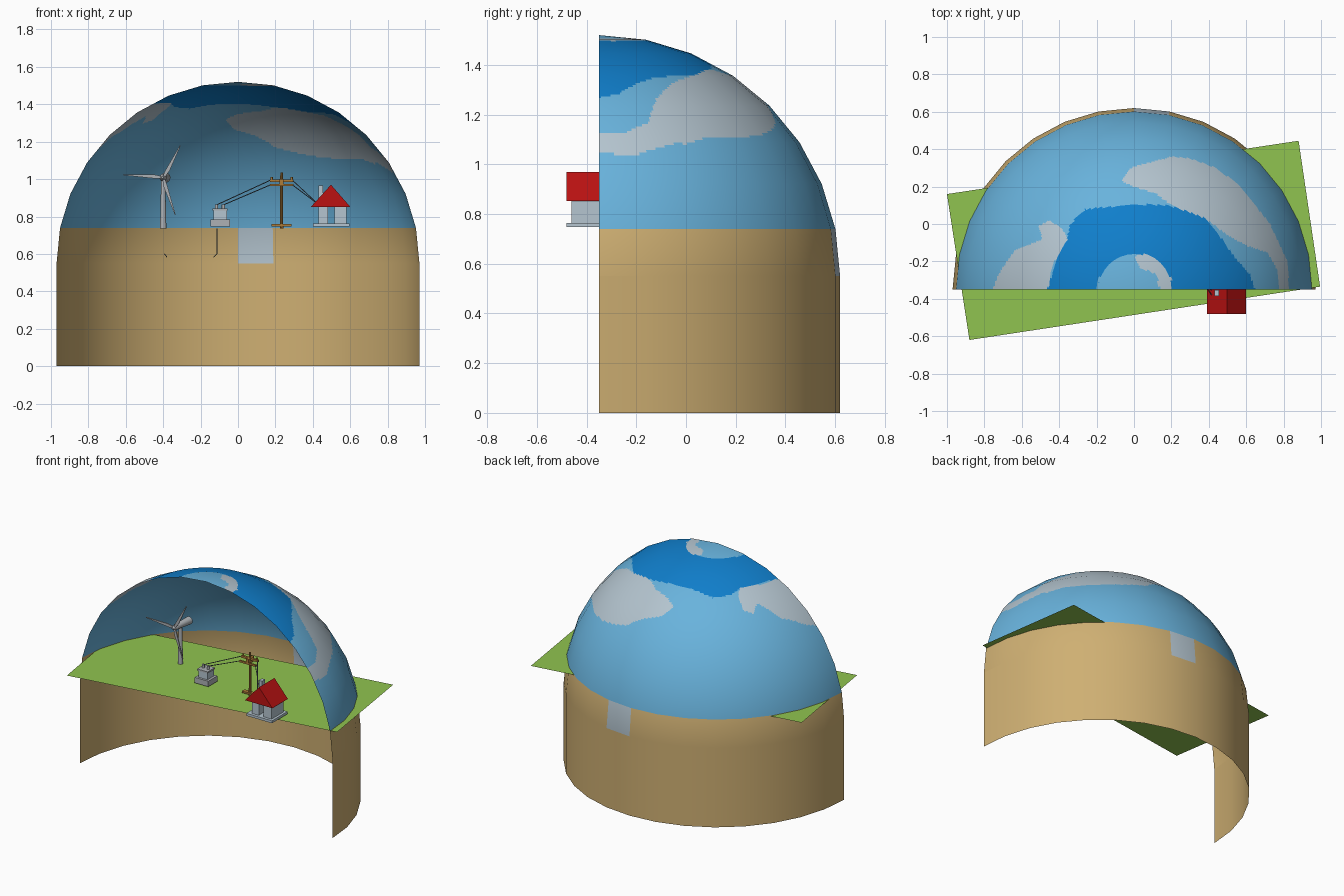
import bpy, bmesh, math
from mathutils import Vector, Matrix

if "Cube" in bpy.data.objects:
    bpy.data.objects.remove(bpy.data.objects["Cube"])


def mat(name, r, g, b):
    m = bpy.data.materials.new(name)
    m.diffuse_color = (r, g, b, 1)
    m.use_nodes = True
    m.node_tree.nodes["Principled BSDF"].inputs["Base Color"].default_value = m.diffuse_color
    return m


SAND = mat("sand", .62, .43, .17)
SKY = mat("sky blue", .14, .45, .72)
DEEP = mat("deep blue", .005, .21, .60)
CLOUD = mat("cloud grey", .46, .56, .63)
GREEN = mat("grass green", .28, .55, .08)
RED = mat("roof red", .50, .006, .006)
WOOD = mat("pole wood", .42, .20, .04)
METAL = mat("metal grey", .42, .44, .46)
DARK = mat("cable dark", .10, .13, .16)

CY, R, H, SEG, G = -.35, .97, .55, 16, .737   # dome centre y, radius, wall height, sides, ground


def finish(name, bm, mats, smooth=False):
    me = bpy.data.meshes.new(name)
    bm.to_mesh(me)
    bm.free()
    for m in mats:
        me.materials.append(m)
    ob = bpy.data.objects.new(name, me)
    bpy.context.collection.objects.link(ob)
    if smooth:
        bpy.context.view_layer.objects.active = ob
        ob.select_set(True)
        bpy.ops.object.shade_smooth_by_angle(angle=math.radians(40))
        ob.select_set(False)
    return ob


def box(name, m, x0, x1, y0, y1, z0, z1):
    bm = bmesh.new()
    bmesh.ops.create_cube(bm, size=1)
    for v in bm.verts:
        v.co = Vector(((x0 + x1) / 2 + v.co.x * (x1 - x0),
                       (y0 + y1) / 2 + v.co.y * (y1 - y0),
                       (z0 + z1) / 2 + v.co.z * (z1 - z0)))
    return finish(name, bm, [m])


def tube(name, m, a, b, r0, r1=None, n=12):
    a, b = Vector(a), Vector(b)
    d = b - a
    bm = bmesh.new()
    bmesh.ops.create_cone(bm, cap_ends=True, segments=n, radius1=r0,
                          radius2=r0 if r1 is None else r1, depth=d.length)
    q = d.to_track_quat('Z', 'Y').to_matrix().to_4x4()
    bm.transform(Matrix.Translation((a + b) / 2) @ q)
    return finish(name, bm, [m], True)


def prism(name, m, outline, depth):
    """Extrude an outline by the vector depth."""
    bm = bmesh.new()
    f = bm.faces.new([bm.verts.new(p) for p in outline])
    new = bmesh.ops.extrude_face_region(bm, geom=[f])["geom"]
    bmesh.ops.translate(bm, vec=depth, verts=[e for e in new if isinstance(e, bmesh.types.BMVert)])
    bmesh.ops.recalc_face_normals(bm, faces=bm.faces)
    return finish(name, bm, [m])


def inside(x, y, poly):
    hit = False
    for (x1, y1), (x2, y2) in zip(poly, poly[1:] + poly[:1]):
        if (y1 > y) != (y2 > y) and x < x1 + (y - y1) * (x2 - x1) / (y2 - y1):
            hit = not hit
    return hit


# Sky patches as seen from above
right_cloud = [(.777, -.36), (.77, -.25), (.71, -.15), (.61, -.12), (.5, -.06), (.38, .03),
               (.2, .10), (.12, .16), (0, .20), (-.07, .23), (-.02, .30), (.2, .36), (.3, .35),
               (.44, .30), (.57, .2), (.727, 0), (.82, -.2), (.83, -.36)]
left_cloud = [(-.76, -.36), (-.715, -.25), (-.64, -.145), (-.49, -.08), (-.51, -.01), (-.45, .02),
              (-.38, -.03), (-.355, -.08), (-.43, -.21), (-.465, -.36)]
top_cloud = [(0, -.17), (.06, -.16), (.13, -.2), (.2, -.29), (.2, -.36), (.14, -.36),
             (.12, -.27), (.03, -.23)]
deep_sky = [(-.465, -.36), (-.42, -.21), (-.36, -.08), (-.34, 0), (-.26, .08), (.03, .105),
            (.17, .10), (.36, .06), (.47, -.08), (.54, -.18), (.62, -.27), (.65, -.36)]


def sky_colour(x, y):
    if any(inside(x, y, p) for p in (right_cloud, left_cloud, top_cloud)):
        return 2
    if inside(x, y, deep_sky) and (x / .195) ** 2 + ((y - CY) / .19) ** 2 > 1:
        return 3
    return 1


# Half dome: low-poly facets, finely divided only to carry the painted sky
def corner(i, j):
    a, e = math.pi * i / SEG, math.pi / 2 * j / 8
    return Vector((R * math.cos(e) * math.cos(a), CY + R * math.cos(e) * math.sin(a),
                   H + R * math.sin(e)))


N = 16
bm = bmesh.new()
grid = []
for j in range(8 * N + 1):
    row = []
    J, v = min(j // N, 7), j / N - min(j // N, 7)
    for i in range(SEG * N + 1):
        I = min(i // N, SEG - 1)
        u = i / N - I
        lo = corner(I, J).lerp(corner(I + 1, J), u)
        hi = corner(I, J + 1).lerp(corner(I + 1, J + 1), u)
        row.append(bm.verts.new(lo.lerp(hi, v)))
    grid.append(row)
for j in range(8 * N):
    for i in range(SEG * N):
        f = bm.faces.new((grid[j][i], grid[j][i + 1], grid[j + 1][i + 1], grid[j + 1][i]))
        f.smooth = True
        c = f.calc_center_median()
        if j < N:   # lowest ring is sand with one grey window facet
            f.material_index = 2 if i // N == 7 else 0
        else:
            f.material_index = sky_colour(c.x, c.y)
bmesh.ops.remove_doubles(bm, verts=bm.verts, dist=1e-5)
dome = finish("sky_dome", bm, [SAND, SKY, CLOUD, DEEP])
centre = Vector((0, CY, H))
dome.data.normals_split_custom_set_from_vertices(
    [(v.co - centre).normalized() for v in dome.data.vertices])

# Half-round wall below the dome
bm = bmesh.new()
low = [bm.verts.new((corner(i, 0).x, corner(i, 0).y, 0)) for i in range(SEG + 1)]
top = [bm.verts.new(corner(i, 0)) for i in range(SEG + 1)]
for i in range(SEG):
    bm.faces.new((low[i], low[i + 1], top[i + 1], top[i]))
finish("round_wall", bm, [SAND], True)

# Turned sheet of grass
bm = bmesh.new()
bm.faces.new([bm.verts.new((x, y, G)) for x, y in
              ((-.88, -.62), (.995, -.335), (.88, .445), (-1, .16))])
finish("grass_sheet", bm, [GREEN])

# House
box("house_plinth", CLOUD, .40, .597, -.48, -.31, G + .01, G + .027)
box("house_wall_left", CLOUD, .43, .482, -.46, -.33, .76, .855)
box("house_wall_right", CLOUD, .516, .58, -.46, -.33, .76, .855)
prism("house_roof", RED, [(.39, -.48, .852), (.60, -.48, .852), (.497, -.48, .97)], (0, .17, 0))
box("chimney", CLOUD, .43, .455, -.385, -.352, .84, .965)

# Transformer hut
box("hut_base", METAL, -.147, -.043, -.265, -.165, G + .01, .785)
box("hut_body", CLOUD, -.13, -.06, -.25, -.18, .785, .835)
box("hut_lid", METAL, -.135, -.055, -.255, -.175, .832, .843)
for k, x in enumerate((-.115, -.078)):
    tube(f"hut_insulator_{k}", METAL, (x, -.215, .84), (x, -.215, .865), .009)

# Power pole with two crossarms and insulators
PX, PY = .233, -.20
tube("pole_post", WOOD, (PX, PY, G), (PX, PY, 1.035), .009, .007, 8)
box("pole_foot", WOOD, .18, .285, PY - .015, PY + .015, G + .01, G + .022)
box("crossarm_upper", WOOD, .17, .297, PY - .008, PY + .008, .985, .999)
box("crossarm_lower", WOOD, .17, .297, PY - .03, PY - .018, .962, .974)
box("crossarm_link", WOOD, PX - .01, PX + .01, PY - .03, PY + .03, .965, 1.0)
for k, x in enumerate((.18, .287)):
    tube(f"pole_insulator_{k}", WOOD, (x, PY, .995), (x, PY, 1.012), .006)

# Overhead wires
for k, (hx, y, z, hy) in enumerate(((-.115, PY, .995, -.40), (-.078, PY - .024, .97, -.37))):
    tube(f"wire_hut_{k}", DARK, (hx, -.215, .862), (.175, y, z), .0025, n=6)
    tube(f"wire_house_{k}", DARK, (.29, y, z), (.43, hy, .865), .0025, n=6)

# Buried cable end under the hut
tube("cable_drop", DARK, (-.113, -.215, G), (-.113, -.215, .60), .0025, n=6)
tube("cable_bend", DARK, (-.113, -.215, .60), (-.13, -.205, .583), .0025, n=6)
tube("cable_far_end", DARK, (-.393, -.06, .60), (-.38, -.07, .583), .0025, n=6)

# Wind turbine
TX, TY, TZ = -.40, -.06, 1.008
tube("turbine_tower", METAL, (TX, TY, G), (TX, TY, TZ), .017, .011, 16)
tube("turbine_nacelle", METAL, (TX + .012, TY + .08, TZ), (TX, TY - .05, TZ), .027, .018, 16)
tube("turbine_hub", METAL, (TX, TY - .05, TZ), (TX - .003, TY - .085, TZ), .02, .006, 16)
for k, (deg, length) in enumerate(((62, .195), (176, .215), (288, .21))):
    a = math.radians(deg)
    d, s = Vector((math.cos(a), 0, math.sin(a))), Vector((-math.sin(a), 0, math.cos(a)))
    o = Vector((TX, TY - .07, TZ))
    prism(f"turbine_blade_{k}", METAL,
          [o - s * .006, o + d * .05 - s * .013, o + d * length - s * .002,
           o + d * length + s * .002, o + d * .04 + s * .008, o + s * .006], (0, .007, 0))
